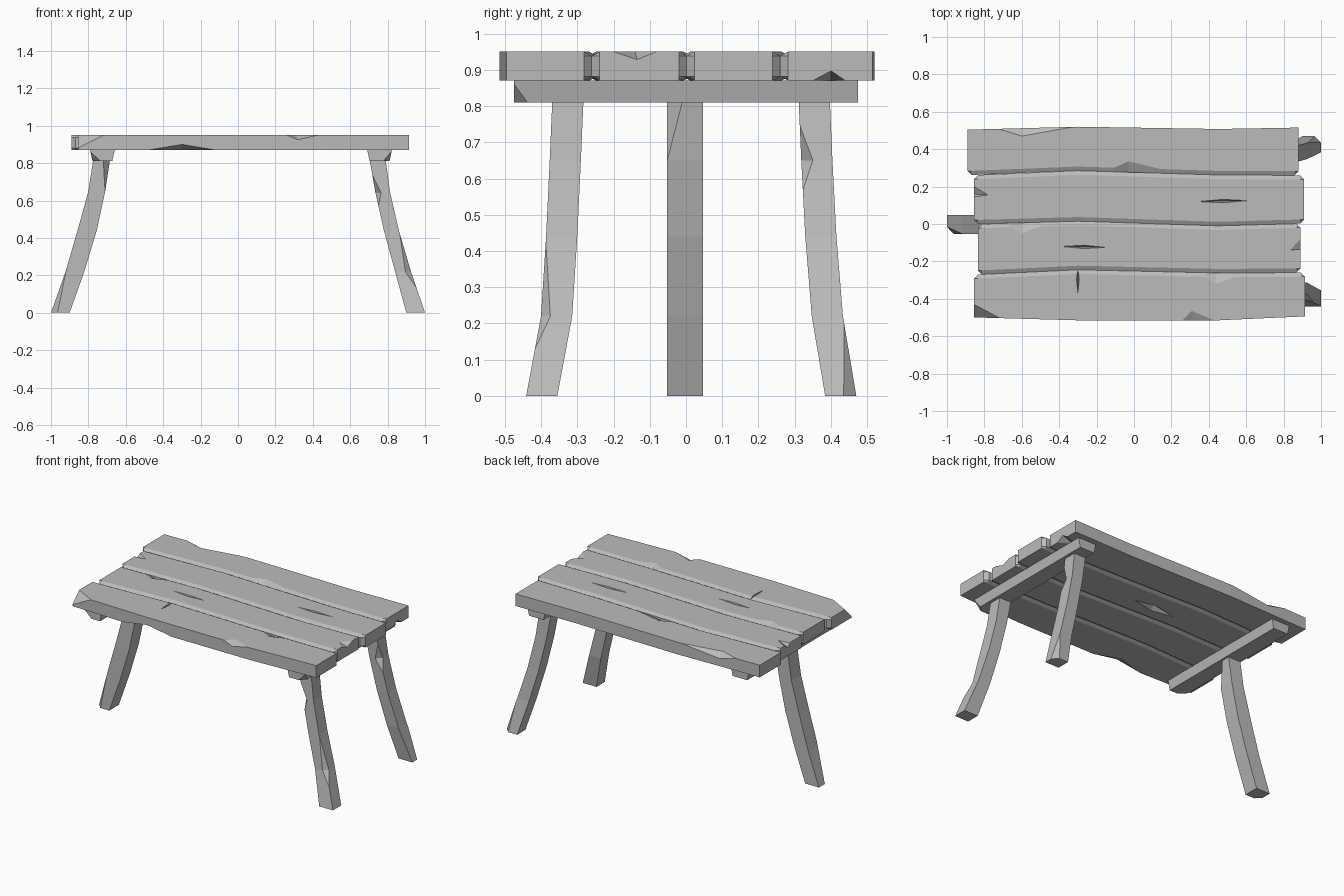
import bpy, bmesh
from mathutils import Vector

cube = bpy.data.objects.get("Cube")
if cube:
    bpy.data.objects.remove(cube)

GREY = (0.5, 0.5, 0.5, 1)
wood = bpy.data.materials.new("grey_wood")
wood.use_nodes = True
wood.diffuse_color = GREY
wood.node_tree.nodes["Principled BSDF"].inputs["Base Color"].default_value = GREY

TOP, UNDER, BAR = 0.95, 0.87, 0.81
BEV, DROP = 0.022, 0.012


def make_object(name, bm):
    bmesh.ops.recalc_face_normals(bm, faces=bm.faces)
    mesh = bpy.data.meshes.new(name)
    bm.to_mesh(mesh)
    bm.free()
    ob = bpy.data.objects.new(name, mesh)
    bpy.context.collection.objects.link(ob)
    return ob


def nick(a, b, c, d):
    """Wedge notch: a, b on an edge, c and d on the two faces beside it."""
    a, b, c, d = map(Vector, (a, b, c, d))
    mid = (c + d) / 2
    return [a + (a - mid) * .5, b + (b - mid) * .5, c + (c - d) * .4, d + (d - c) * .4]


def chip(p, q, r, corner):
    """Flat cut through p, q, r that takes a corner off."""
    pts = [Vector(v) for v in (p, q, r)]
    mid = sum(pts, Vector()) / 3
    return [mid + (v - mid) * 1.6 for v in pts] + [mid + (Vector(corner) - mid) * 4]


def crack(a, b, width, depth, z=TOP):
    """Thin V-shaped split in a flat face."""
    a, b = Vector((*a, z)), Vector((*b, z))
    mid = (a + b) / 2
    side = (b - a).normalized().cross(Vector((0, 0, 1))) * width
    deep = mid - Vector((0, 0, depth))
    return [deep] + [deep + (v - deep) * 1.2 for v in (a, b, mid + side, mid - side)]


def finish(ob, cuts):
    """Cut the damage out of the part, then give it its material."""
    if cuts:
        bm = bmesh.new()
        for pts in cuts:
            verts = [bm.verts.new(p) for p in pts]
            bmesh.ops.convex_hull(bm, input=verts)
        cutter = make_object("cutter", bm)
        cutter.hide_render = True
        mod = ob.modifiers.new("damage", 'BOOLEAN')
        mod.operation, mod.solver, mod.object = 'DIFFERENCE', 'EXACT', cutter
        bpy.context.view_layer.update()
        graph = bpy.context.evaluated_depsgraph_get()
        mesh = bpy.data.meshes.new_from_object(ob.evaluated_get(graph))
        ob.modifiers.clear()
        ob.data = mesh
        bpy.data.objects.remove(cutter)
    ob.data.materials.clear()
    ob.data.materials.append(wood)


def loft(name, loops, cuts=()):
    bm = bmesh.new()
    rings = [[bm.verts.new(p) for p in loop] for loop in loops]
    for r, s in zip(rings, rings[1:]):
        for i in range(len(r)):
            j = (i + 1) % len(r)
            bm.faces.new((r[i], r[j], s[j], s[i]))
    bm.faces.new(rings[0])
    bm.faces.new(rings[-1])
    finish(make_object(name, bm), cuts)


def plank(name, x0, x1, front, back, bev_front, bev_back, cuts):
    """Wobbly-edged board; the bevelled sides face a neighbouring board."""
    stations = [(x0, 0, 1), (x0 + BEV, 0, 0), (-.3, 1, 0),
                (.45, 2, 0), (x1 - BEV, 3, 0), (x1, 3, 1)]
    loops = []
    for x, k, end in stations:
        f, b = front[k], back[k]
        fi, bi = f + BEV * bev_front, b - BEV * bev_back
        fs, bs = (fi, bi) if end else (f, b)
        hi, lo = TOP - DROP, UNDER + DROP
        loops.append([(x, fi, TOP), (x, fs, hi), (x, fs, lo), (x, fi, UNDER),
                      (x, bi, UNDER), (x, bs, lo), (x, bs, hi), (x, bi, TOP)])
    loft(name, loops, cuts)


# Table top: edge lines from front to back, shared by neighbouring boards
lines = [(-.5, -.515, -.515, -.495), (-.27, -.245, -.262, -.26),
         (0, .015, -.01, .002), (.262, .285, .262, .26), (.505, .52, .508, .515)]
plank("front_plank", -.855, .915, lines[0], lines[1], 0, 1, [
    nick((.26, -.515, TOP), (.43, -.515, TOP), (.32, -.515, .925), (.31, -.465, TOP)),
    nick((-.48, -.51, UNDER), (-.12, -.515, UNDER), (-.3, -.515, .9), (-.3, -.45, UNDER)),
    chip((-.855, -.43, TOP), (-.72, -.502, TOP), (-.855, -.5, .88), (-.855, -.5, TOP)),
    nick((.36, -.275, TOP), (.56, -.275, TOP), (.44, -.262, .925), (.44, -.32, TOP)),
    crack((-.3, -.22), (-.3, -.375), .007, .03)])
plank("front_middle_plank", -.835, .89, lines[1], lines[2], 1, 1, [
    nick((-.68, -.01, TOP), (-.48, -.005, TOP), (-.6, 0, .925), (-.6, -.05, TOP)),
    nick((.89, -.2, TOP), (.89, -.08, TOP), (.89, -.135, .928), (.835, -.14, TOP)),
    crack((-.39, -.12), (-.15, -.125), .009, .03)])
plank("back_middle_plank", -.855, .91, lines[2], lines[3], 1, 1, [
    nick((-.855, .2, TOP), (-.855, .145, TOP), (-.855, .16, .925), (-.78, .155, TOP)),
    crack((.34, .12), (.61, .125), .009, .035),
    crack((-.2, .12), (.1, .125), .03, -.025, UNDER)])
plank("back_plank", -.89, .88, lines[3], lines[4], 1, 0, [
    nick((-.73, .51, TOP), (-.32, .52, TOP), (-.6, .513, .92), (-.6, .47, TOP)),
    nick((-.12, .295, TOP), (.16, .29, TOP), (-.03, .278, .92), (-.03, .335, TOP)),
    nick((.88, .35, UNDER), (.88, .44, UNDER), (.88, .4, .897), (.8, .4, UNDER))])


# Cross bars under the top, slightly tapered downwards
def cross_bar(name, x, cuts):
    loft(name, [[(x - .066, y, UNDER), (x + .066, y, UNDER),
                 (x + .053, y, BAR), (x - .053, y, BAR)] for y in (-.475, .475)], cuts)


cross_bar("left_cross_bar", .757, [
    chip((.822, -.475, .862), (.775, -.475, BAR), (.81, -.437, BAR), (.81, -.475, BAR))])
cross_bar("right_cross_bar", -.725, [
    chip((-.79, -.475, .862), (-.735, -.475, BAR), (-.778, -.43, BAR), (-.778, -.475, BAR))])


# Legs splay outwards in a gentle curve
def leg(name, side, heights, inner, outer, y_mid, y_half, cuts):
    loops = []
    for z, i, o, y in zip(heights, inner, outer, y_mid):
        loops.append([(side * i, y - y_half, z), (side * o, y - y_half, z),
                      (side * o, y + y_half, z), (side * i, y + y_half, z)])
    loft(name, loops, cuts)


heights = (BAR + .003, .65, .44, .22, 0)
inner = (.705, .733, .78, .84, .9)
outer = (.79, .812, .86, .925, 1)
leg("front_left_leg", 1, heights, inner, outer,
    (-.326, -.333, -.343, -.357, -.398), .043, [
    nick((.862, -.386, .44), (.95, -.414, .14), (.895, -.4, .22), (.924, -.375, .22)),
    nick((.717, -.372, .74), (.75, -.38, .57), (.765, -.376, .64), (.735, -.335, .64))])
leg("back_left_leg", 1, heights, inner, outer,
    (.354, .361, .372, .39, .427), .043, [
    nick((.799, .313, .75), (.83, .323, .57), (.775, .318, .65), (.812, .35, .65)),
    chip((.965, .47, 0), (1, .435, 0), (.925, .433, .23), (1, .47, 0))])
leg("right_leg", -1, heights, (.685, .71, .755, .822, .9), (.775, .8, .858, .922, 1),
    (-.003,) * 5, .05, [
    chip((-.72, -.053, BAR), (-.685, -.01, BAR), (-.71, -.053, .63), (-.685, -.053, BAR)),
    chip((-.965, -.053, 0), (-1, -.015, 0), (-.922, -.053, .21), (-1, -.053, 0))])
